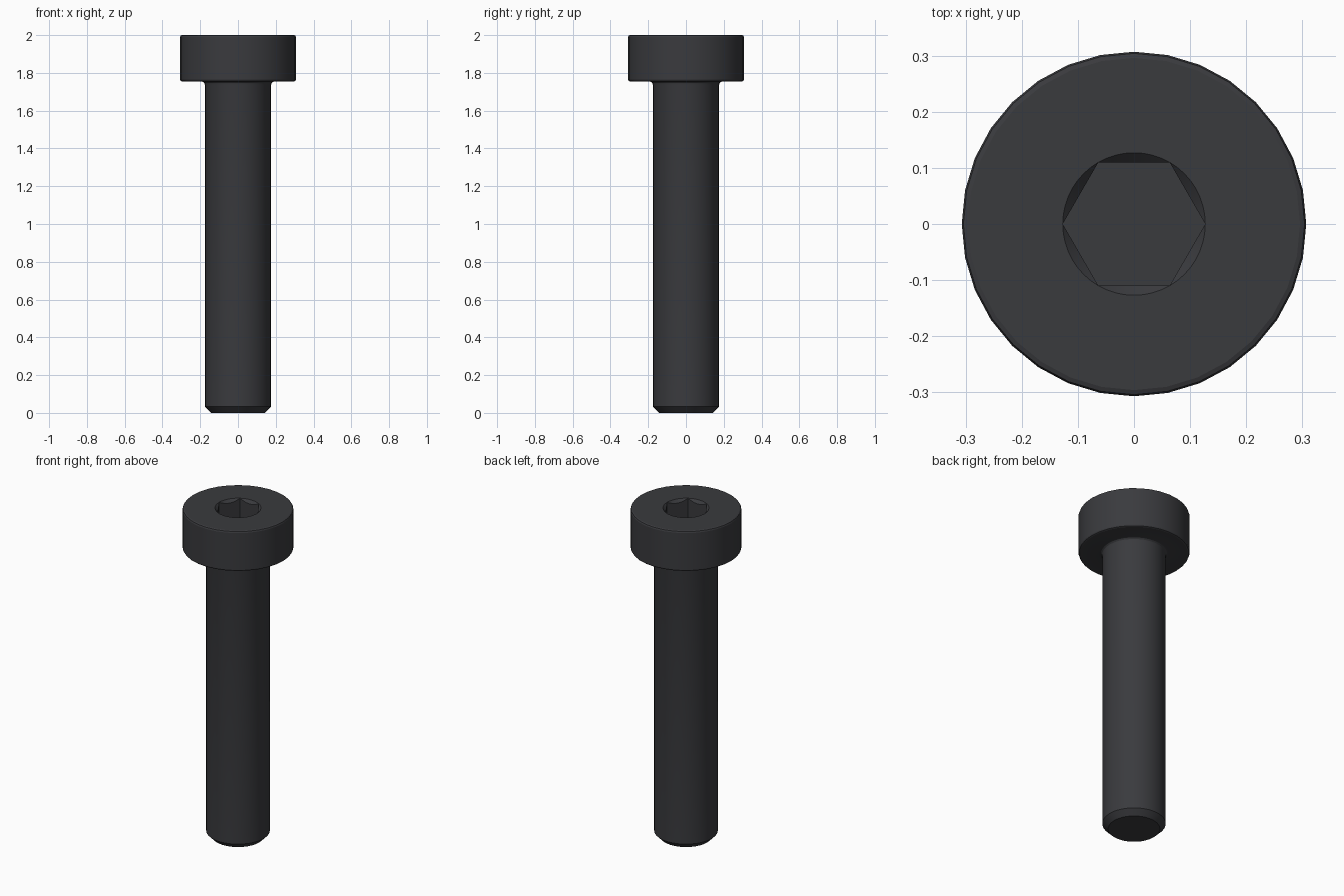
import bpy, bmesh
from math import sin, cos, pi, radians

if "Cube" in bpy.data.objects:
    bpy.data.objects.remove(bpy.data.objects["Cube"])

bm = bmesh.new()


def skin(rings):
    """Join consecutive rings of equal vertex count with quads; return the vertex rings."""
    vr = [[bm.verts.new(p) for p in ring] for ring in rings]
    for a, b in zip(vr, vr[1:]):
        n = len(a)
        for i in range(n):
            bm.faces.new((a[i], a[(i + 1) % n], b[(i + 1) % n], b[i]))
    return vr


def circle(r, z, n=32):
    return [(r * cos(2 * pi * i / n), r * sin(2 * pi * i / n), z) for i in range(n)]


# shank with chamfered tip, fillet under the head, head with rounded edges
profile = [(0.143, 0), (0.1755, 0.033), (0.1755, 1.737)]
profile += [(0.193 - 0.0175 * cos(radians(a)), 1.737 + 0.0175 * sin(radians(a)))
            for a in (30, 60, 90)]
profile += [(0.297, 1.7545), (0.304, 1.7575), (0.307, 1.7645),
            (0.307, 1.989), (0.304, 1.997), (0.296, 2.0)]
body = skin([circle(r, z) for r, z in profile])
bm.faces.new(body[0])

# hex socket: countersunk rim running into six flat walls
R, depth, n = 0.127, 0.2, 48
rim = circle(R, 2.0, n)
edge, floor = [], []
for i in range(n):
    t = 2 * pi * i / n
    r = R * cos(pi / 6) / cos(t % (pi / 3) - pi / 6)
    edge.append((r * cos(t), r * sin(t), 2.0 - (R - r) - 0.0005))
    floor.append((r * cos(t), r * sin(t), 2.0 - depth))
socket = skin([rim, edge, floor])
bm.faces.new(socket[-1])

# flat top annulus
loops = [e for e in bm.edges if e.is_boundary]
bmesh.ops.bridge_loops(bm, edges=loops)
bmesh.ops.recalc_face_normals(bm, faces=bm.faces)

mesh = bpy.data.meshes.new("socket_head_screw")
bm.to_mesh(mesh)
bm.free()
screw = bpy.data.objects.new("socket_head_screw", mesh)
bpy.context.collection.objects.link(screw)

# black oxide steel
mat = bpy.data.materials.new("black_steel")
mat.diffuse_color = (0.042, 0.043, 0.048, 1)
mat.use_nodes = True
mat.node_tree.nodes["Principled BSDF"].inputs["Base Color"].default_value = mat.diffuse_color
mesh.materials.append(mat)

bpy.context.view_layer.objects.active = screw
screw.select_set(True)
bpy.ops.object.shade_smooth_by_angle(angle=radians(20))
